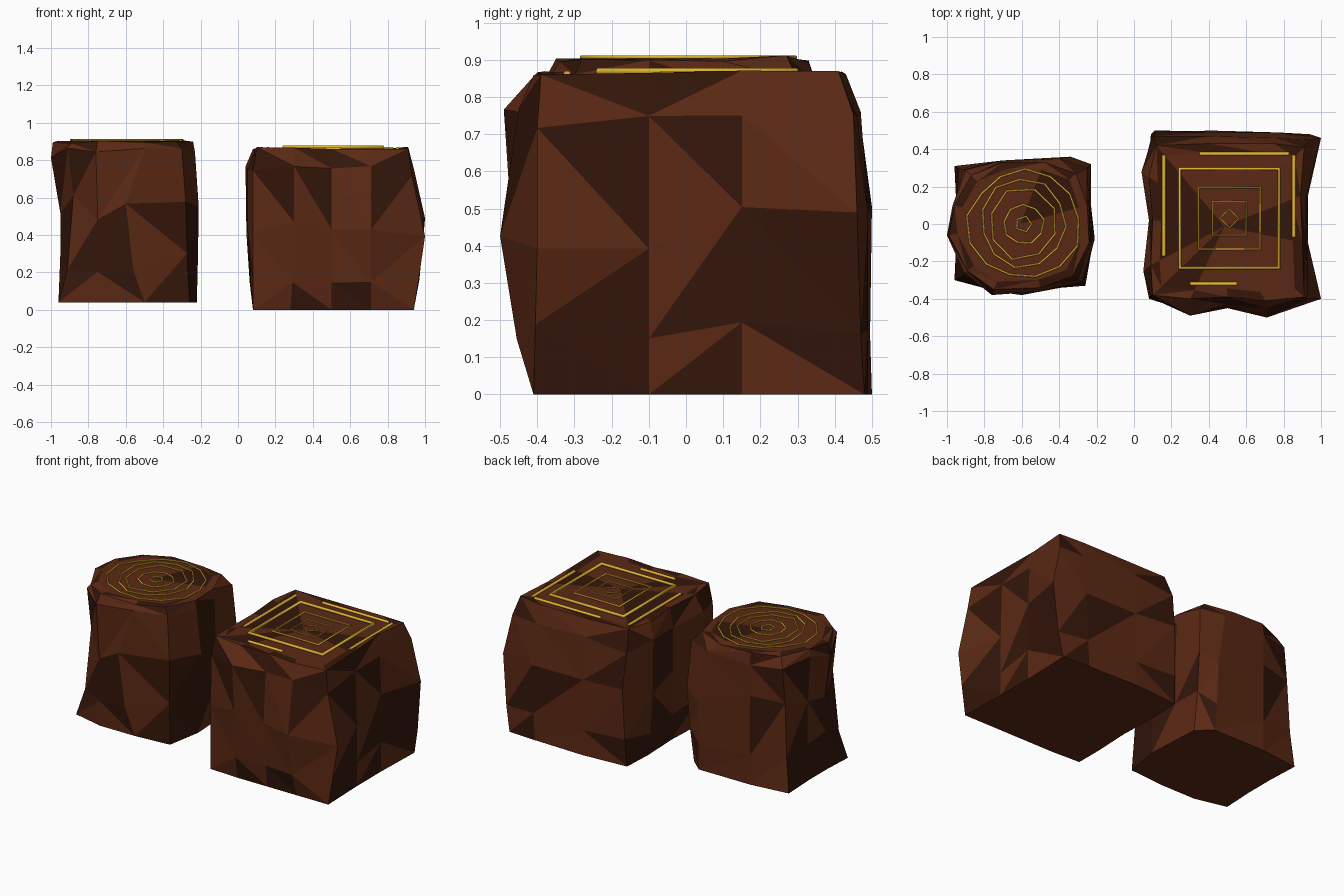
import bpy, bmesh, math, random
from mathutils import Vector

if "Cube" in bpy.data.objects:
    bpy.data.objects.remove(bpy.data.objects["Cube"])

rng = random.Random(4)


def material(name, rgb):
    m = bpy.data.materials.new(name)
    m.diffuse_color = (*rgb, 1)
    m.use_nodes = True
    m.node_tree.nodes["Principled BSDF"].inputs["Base Color"].default_value = m.diffuse_color
    return m


BROWN = material("brown_bark", (0.105, 0.022, 0.007))
DARK = material("dark_bark", (0.035, 0.008, 0.003))
GOLD = material("gold_inlay", (0.75, 0.46, 0.03))


def blend(a, b, t):
    return [(p[0] + (q[0] - p[0]) * t, p[1] + (q[1] - p[1]) * t) for p, q in zip(a, b)]


def stump(name, layers, inner_z, top_z):
    """Loft (outline, z, jitter in z) layers into a faceted block with a worn top."""
    bm = bmesh.new()
    rings = [[bm.verts.new((x, y, z + rng.uniform(-jz, jz))) for x, y in outline]
             for outline, z, jz in layers]
    outline = layers[-1][0]
    n = len(outline)
    c = Vector((sum(p[0] for p in outline) / n, sum(p[1] for p in outline) / n, 0))
    # inner plateau of the top
    rings.append([bm.verts.new((c.x + (x - c.x) * 0.88, c.y + (y - c.y) * 0.88, inner_z))
                  for x, y in outline])
    for lo, hi in zip(rings, rings[1:]):
        for i in range(n):
            j = (i + 1) % n
            if rng.random() < 0.5:
                tris = ((lo[i], lo[j], hi[j]), (lo[i], hi[j], hi[i]))
            else:
                tris = ((lo[i], lo[j], hi[i]), (lo[j], hi[j], hi[i]))
            for t in tris:
                bm.faces.new(t).material_index = int(rng.random() < 0.4)
    bm.faces.new(rings[0][::-1])
    mid = bm.verts.new((c.x, c.y, top_z))
    for i in range(n):
        f = bm.faces.new((rings[-1][i], rings[-1][(i + 1) % n], mid))
        f.material_index = int(rng.random() < 0.3)
    bmesh.ops.recalc_face_normals(bm, faces=bm.faces)
    me = bpy.data.meshes.new(name)
    bm.to_mesh(me)
    bm.free()
    me.materials.append(BROWN)
    me.materials.append(DARK)
    bpy.context.collection.objects.link(bpy.data.objects.new(name, me))


def inlay(name, pts, z, width, closed=True):
    """Thin gold strip following the given points."""
    cu = bpy.data.curves.new(name, 'CURVE')
    cu.dimensions = '3D'
    cu.bevel_depth = width / 2
    cu.bevel_resolution = 3
    cu.use_fill_caps = True
    sp = cu.splines.new('POLY')
    sp.points.add(len(pts) - 1)
    for p, (x, y) in zip(sp.points, pts):
        p.co = (x, y, z, 1)
    sp.use_cyclic_u = closed
    cu.materials.append(GOLD)
    bpy.context.collection.objects.link(bpy.data.objects.new(name, cu))


# Round-topped stump on a squarish base
base = [(-.96, -.30), (-.75, -.35), (-.5, -.35), (-.26, -.33), (-.22, -.1), (-.23, .1),
        (-.24, .26), (-.33, .34), (-.7, .34), (-.96, .31), (-.95, .1), (-.95, -.1)]
mid = [(-.88, -.26), (-.75, -.36), (-.6, -.38), (-.28, -.31), (-.21, -.08), (-.23, .1),
       (-.23, .32), (-.34, .36), (-.7, .34), (-.92, .29), (-.95, .1), (-.95, -.08)]
rim = [(-.91, -.26), (-.76, -.38), (-.5, -.36), (-.3, -.3), (-.23, -.1), (-.24, .1),
       (-.25, .3), (-.4, .35), (-.7, .34), (-.9, .29), (-.97, .1), (-1, -.06)]
top = [(-.89, -.25), (-.75, -.35), (-.5, -.34), (-.33, -.28), (-.24, -.1), (-.25, .1),
       (-.31, .27), (-.48, .33), (-.7, .33), (-.87, .26), (-.96, .1), (-.99, -.06)]
stump("round_stump", [(base, .04, 0), (blend(base, mid, .6), .25, .06), (mid, .55, .08),
                      (rim, .84, .03), (top, .9, .012)], .903, .905)

# Square-topped stump
base = [(.08, -.40), (.28, -.41), (.5, -.41), (.71, -.41), (.94, -.41), (.93, -.1), (.93, .15),
        (.94, .48), (.75, .49), (.4, .5), (.09, .48), (.08, .28), (.09, .02), (.08, -.22)]
mid = [(.08, -.40), (.3, -.47), (.5, -.45), (.71, -.5), (1, -.40), (.93, -.1), (.93, .15),
       (1, .46), (.77, .49), (.4, .49), (.11, .5), (.045, .28), (.08, .02), (.05, -.25)]
high = [(.08, -.39), (.3, -.49), (.5, -.43), (.71, -.45), (.93, -.4), (.92, -.1), (.92, .15),
        (.94, .45), (.76, .46), (.4, .47), (.1, .47), (.04, .28), (.08, .02), (.05, -.25)]
top = [(.1, -.38), (.3, -.4), (.5, -.39), (.7, -.41), (.91, -.39), (.9, -.1), (.89, .15),
       (.91, .41), (.75, .43), (.4, .43), (.12, .42), (.08, .25), (.1, .02), (.09, -.22)]
stump("square_stump", [(base, 0, 0), (blend(base, mid, .5), .17, .03), (mid, .45, .06),
                       (high, .74, .03), (top, .863, .008)], .86, .868)

# Irregular growth rings on the round top
for k, (r, n) in enumerate([(.043, 5), (.11, 9), (.19, 8), (.235, 11), (.3, 13)]):
    pts = []
    for i in range(n):
        a = math.tau * (i + .3 * k) / n
        q = r * rng.uniform(.92, 1.05)
        pts.append((-.59 + q * math.cos(a), q * math.sin(a)))
    inlay(f"round_ring_{k + 1}", pts, .907, .01)

# Nested squares on the square top
CX, CY = .51, .03
for k, (h, w) in enumerate([(.09, .008), (.165, .012), (.265, .02)]):
    pts = [(CX + sx * h, CY + sy * h) for sx, sy in [(-1, -1), (1, -1), (1, 1), (-1, 1)]]
    inlay(f"square_ring_{k + 1}", pts, .869, w)
inlay("diamond_ring", [(CX - .05, CY), (CX, CY - .05), (CX + .05, CY), (CX, CY + .05)], .870, .008)

# Broken outermost square
for side, a, b in [("left", (.16, -.17), (.16, .37)), ("right", (.855, -.07), (.855, .37)),
                   ("back", (.35, .375), (.83, .375)), ("front", (.3, -.32), (.55, -.32))]:
    inlay(f"outer_bar_{side}", [a, b], .861, .02, closed=False)
